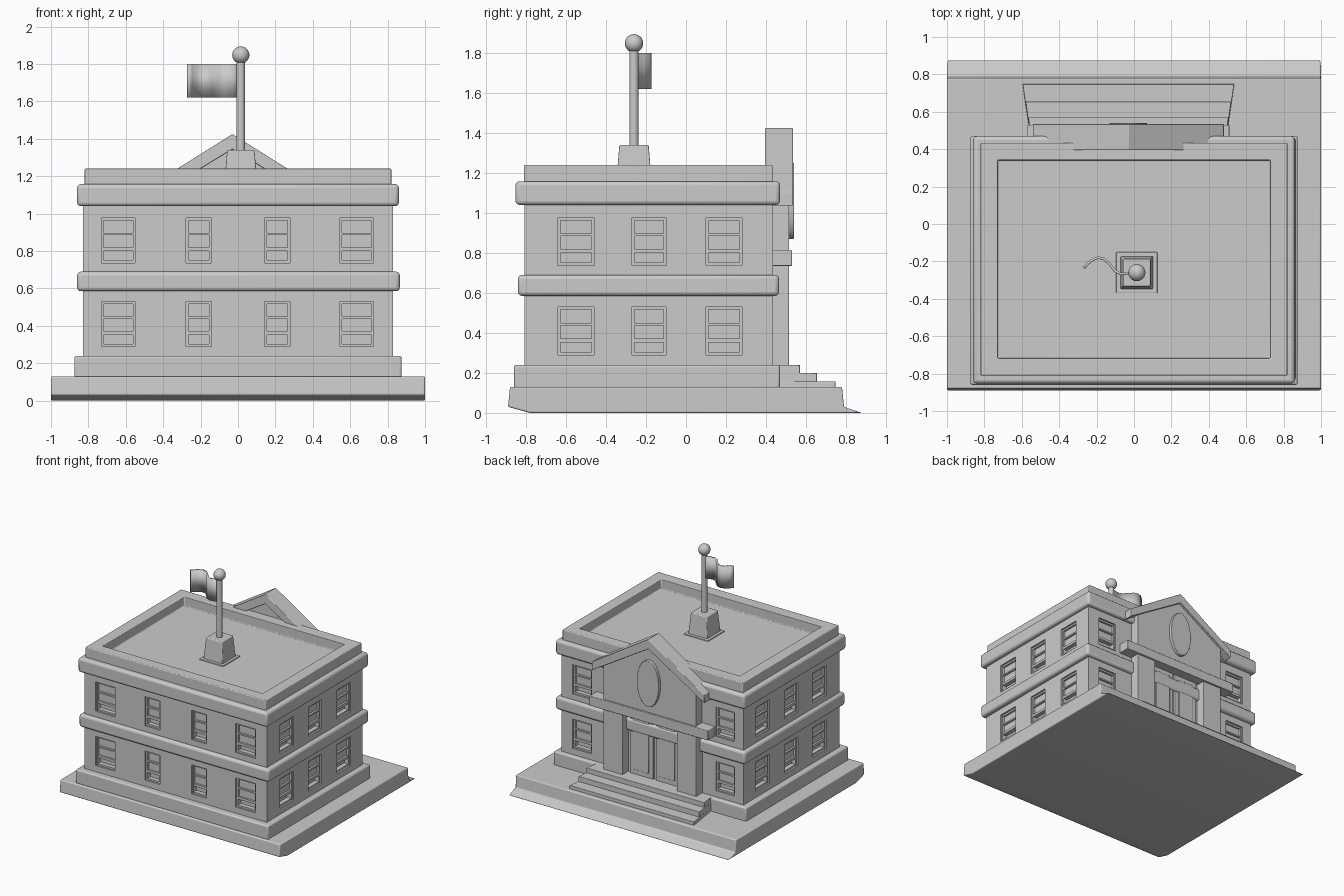
import bpy, bmesh, math
from mathutils import Vector

cube = bpy.data.objects.get("Cube")
if cube:
    bpy.data.objects.remove(cube, do_unlink=True)

stone = bpy.data.materials.new("stone_grey")
stone.use_nodes = True
GREY = (0.6, 0.6, 0.6, 1)
stone.diffuse_color = GREY
stone.node_tree.nodes["Principled BSDF"].inputs["Base Color"].default_value = GREY


def finish(name, bm, bevel=0.0, smooth=True):
    """Turn a bmesh into a named object with material, bevel and shading."""
    bmesh.ops.recalc_face_normals(bm, faces=bm.faces)
    mesh = bpy.data.meshes.new(name)
    bm.to_mesh(mesh)
    bm.free()
    mesh.materials.append(stone)
    ob = bpy.data.objects.new(name, mesh)
    bpy.context.collection.objects.link(ob)
    if bevel:
        mod = ob.modifiers.new("rounded_edges", 'BEVEL')
        mod.width, mod.segments, mod.limit_method = bevel, 3, 'ANGLE'
    if smooth:
        bpy.ops.object.select_all(action='DESELECT')
        ob.select_set(True)
        bpy.context.view_layer.objects.active = ob
        bpy.ops.object.shade_smooth_by_angle(angle=math.radians(35))
    return ob


def add_box(bm, lo, hi):
    lo, hi = Vector(lo), Vector(hi)
    verts = bmesh.ops.create_cube(bm, size=1)["verts"]
    for v in verts:
        v.co = (lo + hi) / 2 + v.co * (hi - lo)
    return verts


def box(name, lo, hi, bevel=0.0):
    bm = bmesh.new()
    add_box(bm, lo, hi)
    return finish(name, bm, bevel)


def prism(name, points, place, start, end, bevel=0.0):
    """Extrude a 2D outline; place(a, b, t) gives the 3D position."""
    bm = bmesh.new()
    rings = [[bm.verts.new(place(a, b, t)) for a, b in points] for t in (start, end)]
    n = len(points)
    for i in range(n):
        j = (i + 1) % n
        bm.faces.new((rings[0][i], rings[0][j], rings[1][j], rings[1][i]))
    bm.faces.new(rings[0])
    bm.faces.new(rings[1])
    return finish(name, bm, bevel)


along_x = lambda a, b, t: (t, a, b)
along_y = lambda a, b, t: (a, t, b)
along_z = lambda a, b, t: (a, b, t)

# Ground slab with the thin lip at the back
prism("ground_slab", [(-0.88, 0.13), (-0.89, 0.03), (-0.78, 0), (0.88, 0),
                      (0.79, 0.03), (0.78, 0.13)], along_x, -1, 1, 0.008)

# Plinth and horizontal mouldings
box("plinth", (-0.875, -0.86, 0.12), (0.875, 0.47, 0.24), 0.012)
box("middle_band", (-0.86, -0.84, 0.585), (0.865, 0.465, 0.69), 0.02)
box("cornice", (-0.86, -0.853, 1.04), (0.86, 0.47, 1.158), 0.02)

# Parapet with the sunken roof
bm = bmesh.new()
add_box(bm, (-0.82, -0.81, 1.1), (0.82, 0.433, 1.24))
bm.normal_update()
top = [f for f in bm.faces if f.normal.z > 0.9]
bmesh.ops.inset_individual(bm, faces=top, thickness=0.13)
well = bmesh.ops.extrude_discrete_faces(bm, faces=top)["faces"]
for v in well[0].verts:
    v.co.z = 1.162
finish("parapet_roof", bm, 0.006)

# Walls with window openings
X, FRONT, BACK = 0.828, -0.808, 0.435


def on_wall(bm, side, u0, u1, z0, z1, d0, d1):
    """Box on a wall; u runs along it and d is measured outward."""
    if side in ("front", "back"):
        w, s = (FRONT, -1) if side == "front" else (BACK, 1)
        y0, y1 = sorted((w + s * d0, w + s * d1))
        add_box(bm, (u0, y0, z0), (u1, y1, z1))
    else:
        s = 1 if side == "left" else -1
        x0, x1 = sorted((s * (X + d0), s * (X + d1)))
        add_box(bm, (x0, u0, z0), (x1, u1, z1))


layout = {
    "front": [(-0.64, 0.18), (-0.21, 0.135), (0.21, 0.135), (0.635, 0.18)],
    "back": [(-0.66, 0.17), (0.64, 0.17)],
    "left": [(-0.55, 0.18), (-0.185, 0.17), (0.19, 0.18)],
    "right": [(-0.55, 0.18), (-0.185, 0.17), (0.19, 0.18)],
}
holes, sashes = bmesh.new(), bmesh.new()
for side, windows in layout.items():
    for u, width in windows:
        for z in (0.29, 0.737):
            h, r = 0.24, width / 2
            on_wall(holes, side, u - r, u + r, z, z + h, -0.05, 0.05)
            # Upper and lower sash panes, side frames and bars
            on_wall(sashes, side, u - r, u + r, z + h * 0.33, z + h, -0.06, -0.03)
            for e in (-1, 1):
                c = u + e * (r - 0.006)
                on_wall(sashes, side, c - 0.006, c + 0.006, z, z + h, -0.06, -0.012)
            for k, t in ((0.03, 0.007), (0.3, 0.01), (0.64, 0.006), (0.97, 0.007)):
                m = z + h * k
                on_wall(sashes, side, u - r, u + r, m - t, m + t, -0.06, -0.014)
finish("window_sashes", sashes, smooth=False)
cutter = finish("window_cutter", holes, smooth=False)
cutter.hide_render = True
walls = box("walls", (-X, FRONT, 0.2), (X, BACK, 1.1))
cut = walls.modifiers.new("window_openings", 'BOOLEAN')
cut.operation, cut.solver, cut.object = 'DIFFERENCE', 'EXACT', cutter
bpy.context.view_layer.objects.active = walls
bpy.ops.object.modifier_apply(modifier=cut.name)
bpy.data.objects.remove(cutter, do_unlink=True)

# Entrance: steps, pillars, lintel and doors
C = -0.03
for i, (y, z) in enumerate(((0.57, 0.24), (0.655, 0.2), (0.748, 0.157))):
    wide = 0.515 + (y - 0.45) * 0.17
    prism(f"step_{i + 1}", [(C - 0.515, 0.4), (C + 0.515, 0.4), (C + wide, y), (C - wide, y)],
          along_z, 0.12, z, 0.004)
for side, s in (("left", 1), ("right", -1)):
    x = C + s * 0.335
    box(f"pillar_{side}", (x - 0.088, 0.4, 0.23), (x + 0.088, 0.515, 0.75), 0.004)
    d = C + s * 0.118
    box(f"door_{side}", (d - 0.108, 0.41, 0.23), (d + 0.108, 0.452, 0.74), 0.004)
    box(f"door_panel_{side}", (d - 0.07, 0.44, 0.28), (d + 0.07, 0.46, 0.7), 0.004)
box("lintel", (C - 0.54, 0.4, 0.735), (C + 0.54, 0.53, 0.815), 0.005)

# Gable wall and its pitched roof
prism("gable_wall", [(C - 0.42, 0.8), (C + 0.42, 0.8), (C + 0.42, 1.09), (C, 1.36), (C - 0.42, 1.09)],
      along_y, 0.42, 0.515)
prism("gable_roof", [(C - 0.51, 1.105), (C, 1.425), (C + 0.51, 1.105),
                     (C + 0.51, 1.035), (C, 1.345), (C - 0.51, 1.035)],
      along_y, 0.395, 0.535, 0.004)

# Plain oval medallion on the gable
oval = [(C + 0.1 * math.cos(a), 1.06 + 0.19 * math.sin(a))
        for a in (i * math.tau / 32 for i in range(32))]
prism("gable_medallion", oval, along_y, 0.51, 0.54, 0.004)

# Flagpole on its stepped pedestal
PX, PY = 0.015, -0.26
box("pole_plate", (PX - 0.11, PY - 0.11, 1.15), (PX + 0.11, PY + 0.11, 1.17), 0.004)
bm = bmesh.new()
for v in add_box(bm, (PX - 0.088, PY - 0.088, 1.16), (PX + 0.088, PY + 0.088, 1.34)):
    if v.co.z > 1.3:
        v.co.x, v.co.y = PX + (v.co.x - PX) * 0.83, PY + (v.co.y - PY) * 0.83
finish("pole_pedestal", bm, 0.006)
circle = [(PX + 0.023 * math.cos(a), PY + 0.023 * math.sin(a))
          for a in (i * math.tau / 20 for i in range(20))]
prism("flag_pole", circle, along_z, 1.33, 1.83)
bm = bmesh.new()
bmesh.ops.create_uvsphere(bm, u_segments=24, v_segments=14, radius=0.046)
bmesh.ops.translate(bm, vec=(PX, PY, 1.848), verts=bm.verts)
finish("pole_ball", bm)

# Waving flag
wave = [(0.01, -0.25), (-0.03, -0.263), (-0.07, -0.268), (-0.1, -0.252), (-0.13, -0.215),
        (-0.16, -0.187), (-0.19, -0.18), (-0.22, -0.19), (-0.25, -0.215), (-0.268, -0.235)]
bm = bmesh.new()
columns = [[bm.verts.new((x, y, z)) for z in (1.62, 1.8)] for x, y in wave]
for a, b in zip(columns, columns[1:]):
    bm.faces.new((a[0], b[0], b[1], a[1]))
flag = finish("flag", bm)
cloth = flag.modifiers.new("cloth_thickness", 'SOLIDIFY')
cloth.thickness, cloth.offset = 0.014, 0
